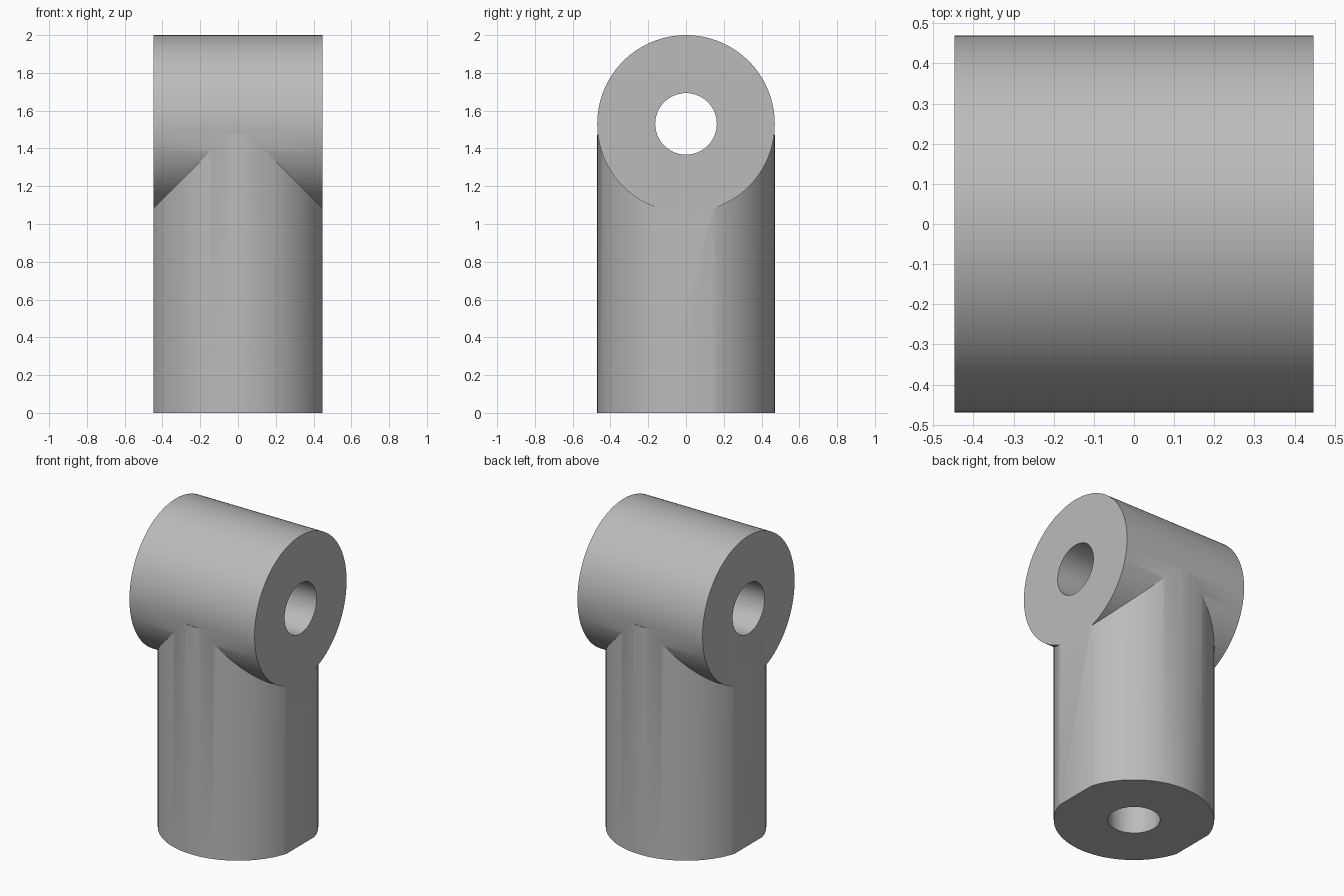
import bpy, bmesh, math
from mathutils import Matrix

old = bpy.data.objects.get("Cube")
if old:
    bpy.data.objects.remove(old, do_unlink=True)

RADIUS = 0.47        # outer radius of both barrels
HALF = 0.447         # half length of the cross barrel, also the flats
AXIS_Z = 1.53        # height of the cross barrel axis
POST_TOP = 1.475
BORE = 0.163
POST_BORE = 0.153

grey = bpy.data.materials.new("plain grey")
grey.use_nodes = True
colour = (0.5, 0.5, 0.5, 1)
grey.diffuse_color = colour
grey.node_tree.nodes["Principled BSDF"].inputs["Base Color"].default_value = colour


def arc(radius, start, end, steps, closed=False):
    count = steps if closed else steps + 1
    return [(radius * math.cos(start + (end - start) * i / steps),
             radius * math.sin(start + (end - start) * i / steps)) for i in range(count)]


def prism(name, profile, low, high, matrix=Matrix()):
    """Extrude a flat outline between two heights."""
    bm = bmesh.new()
    face = bm.faces.new([bm.verts.new((x, y, low)) for x, y in profile])
    top = bmesh.ops.extrude_face_region(bm, geom=[face])["geom"]
    verts = [g for g in top if isinstance(g, bmesh.types.BMVert)]
    bmesh.ops.translate(bm, verts=verts, vec=(0, 0, high - low))
    bmesh.ops.recalc_face_normals(bm, faces=bm.faces)
    bm.transform(matrix)
    mesh = bpy.data.meshes.new(name)
    bm.to_mesh(mesh)
    bm.free()
    mesh.materials.append(grey)
    obj = bpy.data.objects.new(name, mesh)
    bpy.context.collection.objects.link(obj)
    return obj


def combine(target, other, operation):
    mod = target.modifiers.new(operation.lower(), "BOOLEAN")
    mod.object, mod.operation, mod.solver = other, operation, "EXACT"
    bpy.context.view_layer.objects.active = target
    bpy.ops.object.modifier_apply(modifier=mod.name)
    bpy.data.objects.remove(other, do_unlink=True)


along_x = Matrix.Translation((0, 0, AXIS_Z)) @ Matrix.Rotation(math.pi / 2, 4, "Y")
turn = 2 * math.pi

# Upright post with a flat on each side
a = math.acos(HALF / RADIUS)
outline = arc(RADIUS, a, math.pi - a, 60) + arc(RADIUS, math.pi + a, turn - a, 60)
body = prism("tee_body", outline, 0, POST_TOP)

# Cross barrel on top
barrel = prism("cross_barrel", arc(RADIUS, 0, turn, 128, True), -HALF, HALF, along_x)
combine(body, barrel, "UNION")

# Bore through the barrel, and the post bore that meets it
cross_bore = prism("cross_bore", arc(BORE, 0, turn, 64, True), -1, 1, along_x)
combine(body, cross_bore, "DIFFERENCE")
post_bore = prism("post_bore", arc(POST_BORE, 0, turn, 64, True), -0.2, AXIS_Z)
combine(body, post_bore, "DIFFERENCE")

# Smooth barrels with sharp rims
bpy.ops.object.select_all(action="DESELECT")
body.select_set(True)
bpy.context.view_layer.objects.active = body
bpy.ops.object.shade_smooth_by_angle(angle=math.radians(25))
